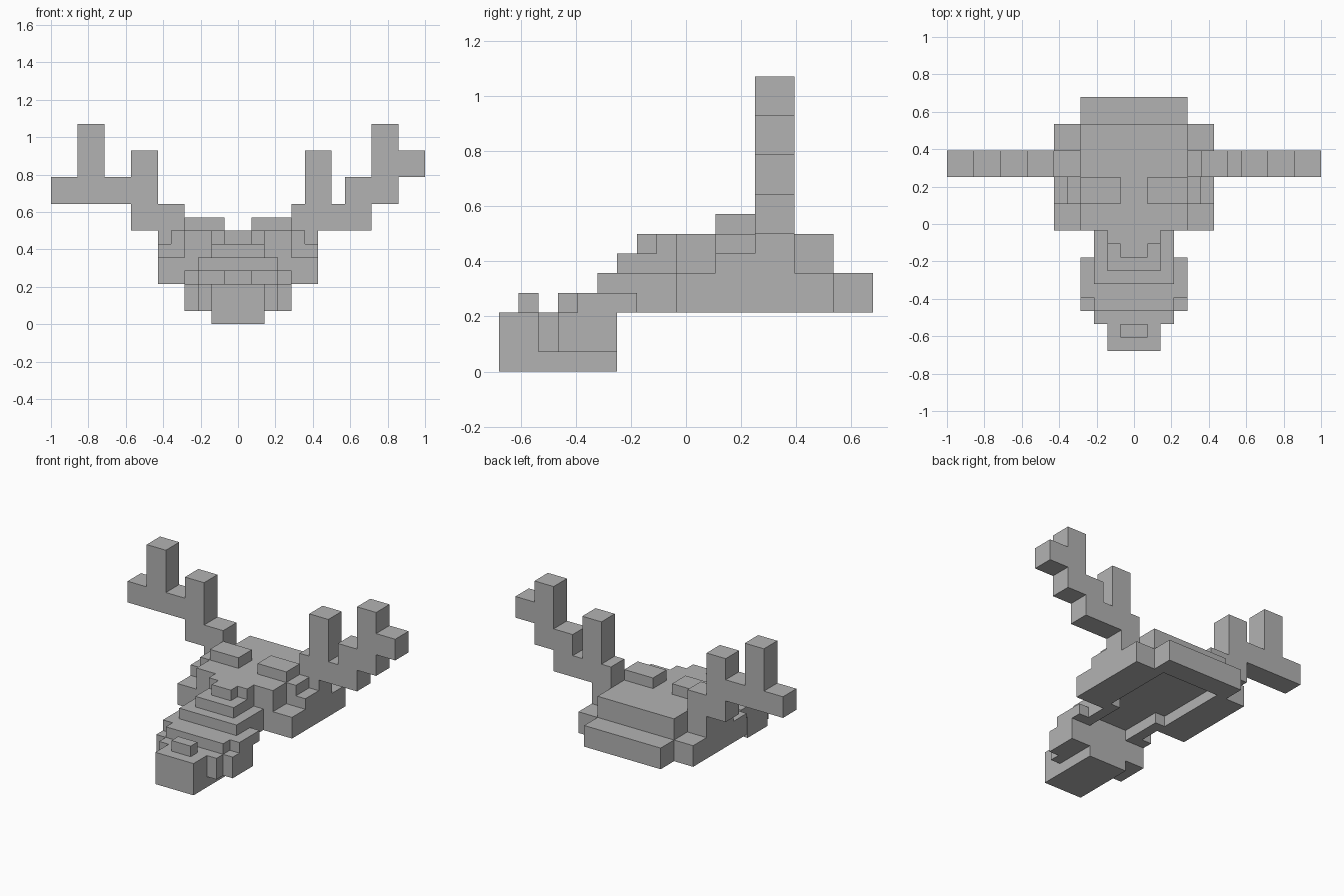
import bpy, bmesh
from mathutils import Vector

if "Cube" in bpy.data.objects:
    bpy.data.objects.remove(bpy.data.objects["Cube"], do_unlink=True)

U = 2 / 28  # size of one block

bone = bpy.data.materials.new("bone_grey")
bone.use_nodes = True
bone.diffuse_color = (0.45, 0.45, 0.45, 1)
bone.node_tree.nodes["Principled BSDF"].inputs["Base Color"].default_value = (0.45, 0.45, 0.45, 1)


def blocks(name, boxes):
    """One object from boxes given as x, y and z ranges in block units."""
    bm = bmesh.new()
    for xs, ys, zs in boxes:
        low, high = Vector((xs[0], ys[0], zs[0])), Vector((xs[1], ys[1], zs[1]))
        for v in bmesh.ops.create_cube(bm, size=1)["verts"]:
            v.co = Vector(((low + high)[i] / 2 + v.co[i] * (high - low)[i] for i in range(3))) * U
    mesh = bpy.data.meshes.new(name)
    bm.to_mesh(mesh)
    bm.free()
    mesh.materials.append(bone)
    obj = bpy.data.objects.new(name, mesh)
    bpy.context.collection.objects.link(obj)
    return obj


def wide(w, ys, zs):
    """Box centred on x."""
    return ((-w, w), ys, zs)


def pair(xs, ys, zs):
    """Box and its mirror image."""
    return [(xs, ys, zs), ((-xs[1], -xs[0]), ys, zs)]


# Skull: solid cap above a hollow, open underside
blocks("cranium", [wide(6, (-.5, 7.5), (4, 5)), wide(4, (-.5, 7.5), (5, 7))])
blocks("cranium_rim", pair((3, 6), (-.5, 7.5), (3, 4)) + pair((2, 3), (-.5, .5), (3, 4)))
blocks("skull_back", [wide(4, (7.5, 9.5), (3, 5))])
blocks("brow_ridges", pair((1, 4), (1.5, 3.5), (7, 8)))
blocks("eye_sockets", pair((4, 5), (1.5, 3.5), (5, 7)) + pair((5, 6), (1.5, 3.5), (5, 6)))
blocks("antler_bases", pair((4, 6), (3.5, 5.5), (5, 7)))

# Snout: stepped bridge running down to the muzzle
blocks("snout_bridge", [
    wide(3, (-4.5, -.5), (4, 5)),
    wide(2, (-3.5, -.5), (5, 6)),
    wide(2, (-1.5, -.5), (6, 7)),
    wide(1, (-2.5, -1.5), (6, 7)),
])
blocks("snout_walls", pair((2, 3), (-3.5, -.5), (3, 4)))
blocks("cheeks", [wide(3, (-6.5, -3.5), (3, 4))]
       + pair((3, 4), (-5.5, -2.5), (3, 4)))

# Muzzle
blocks("muzzle", [wide(2, (-9.5, -3.5), (0, 3))])
blocks("muzzle_sides", pair((2, 3), (-7.5, -3.5), (1, 3)) + pair((3, 4), (-6.5, -3.5), (1, 3)))
blocks("nose", [wide(1, (-8.5, -7.5), (3, 4))])

# Antlers differ from side to side
depth = (3.5, 5.5)
blocks("left_antler", [
    ((4, 10), depth, (7, 9)),
    ((5, 7), depth, (9, 13)),
    ((8, 12), depth, (9, 11)),
    ((10, 12), depth, (11, 15)),
    ((12, 14), depth, (11, 13)),
])
blocks("right_antler", [
    ((-8, -4), depth, (7, 9)),
    ((-8, -6), depth, (9, 13)),
    ((-14, -8), depth, (9, 11)),
    ((-12, -10), depth, (11, 15)),
])
